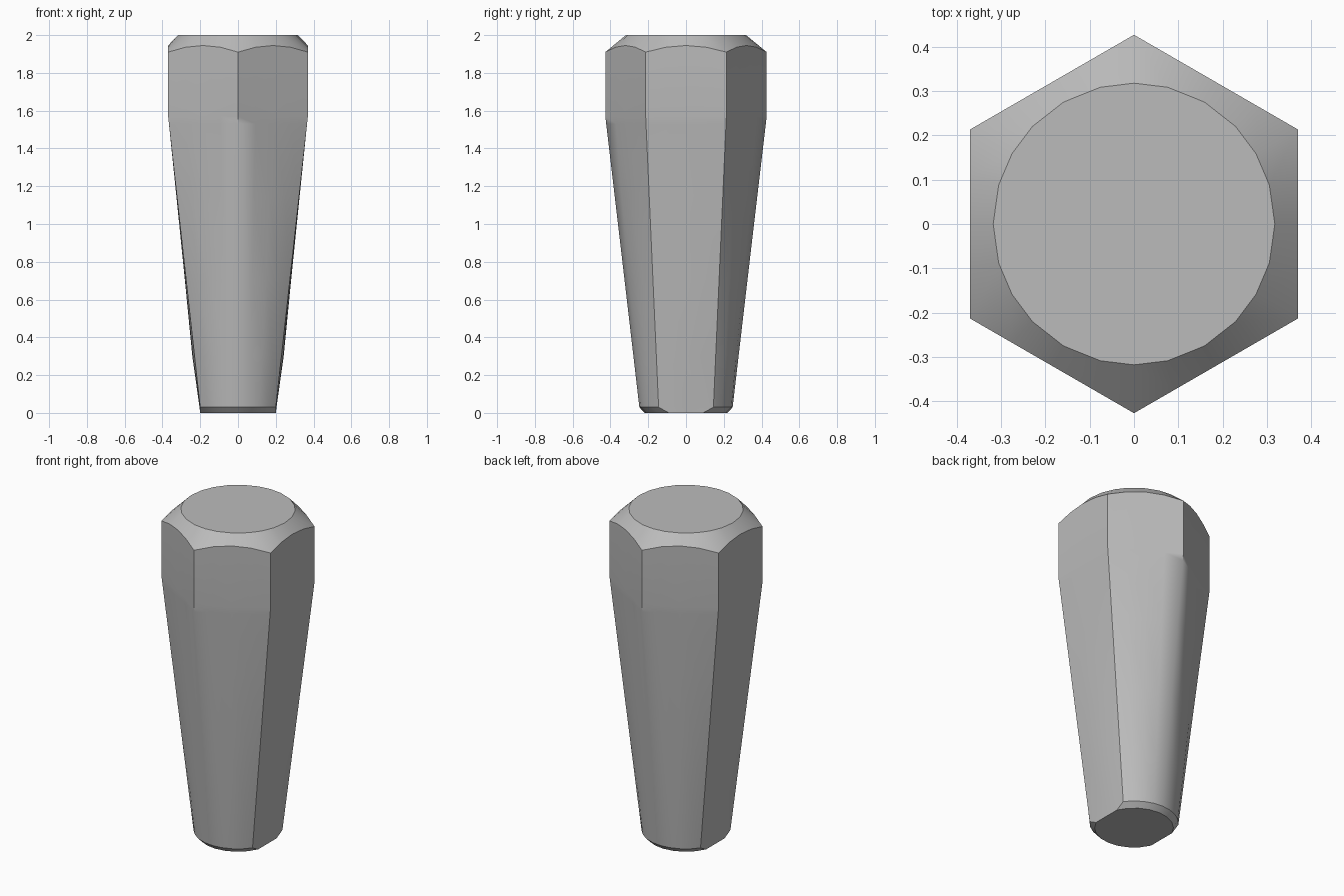
import bpy, bmesh
from math import hypot, atan2, pi, cos, sin, radians

cube = bpy.data.objects.get("Cube")
if cube:
    bpy.data.objects.remove(cube, do_unlink=True)

SEG = 4  # columns per hexagon side


def half_section(a, w, bulge, k):
    """Half outline: one flat side, then the front going from V (k=0) to arc (k=1)."""
    r = hypot(a, w)
    pts = []
    for i in range(SEG):
        t = 1 - 2 * i / SEG
        pts.append((a + bulge * (1 - t * t), w * t))
    start = atan2(-w, a)
    for i in range(2 * SEG):
        t = i / SEG
        vx, vy = a * (1 - t), -w - (r - w) * (1 - abs(1 - t))
        ang = start + (-pi - 2 * start) * t / 2
        pts.append((vx + (r * cos(ang) - vx) * k, vy + (r * sin(ang) - vy) * k))
    return pts


def section(*args):
    half = half_section(*args)
    return half + [(-x, -y) for x, y in half]


# Height, half width of the flat, half length of the flat, bulge, roundness
A, W, SHOULDER = 0.37, 0.2135, 1.57
rings = [(0, 0.2, 0.09, 0, 1), (0.03, 0.2, 0.145, 0.004, 1)]
for z, bulge in ((0.3, 0.012), (0.7, 0.007), (1.15, 0.003), (1.53, 0)):
    f = (z - 0.03) / (SHOULDER - 0.03)
    rings.append((z, 0.2 + (A - 0.2) * f, 0.145 + (W - 0.145) * f, bulge, 1 - f))
rings.append((SHOULDER, A, W, 0, 0))

bm = bmesh.new()
loops = [[bm.verts.new((x, y, z)) for x, y in section(*p)] for z, *p in rings]

# Scalloped upper edge and round top left by the conical chamfer
hexagon = section(A, W, 0, 0)
R = hypot(A, W)
loops.append([bm.verts.new((x, y, 1.91 + 0.035 * (R - hypot(x, y)) / (R - A)))
              for x, y in hexagon])
loops.append([bm.verts.new((0.318 * x / hypot(x, y), 0.318 * y / hypot(x, y), 2))
              for x, y in hexagon])

for low, high in zip(loops, loops[1:]):
    for i in range(len(low)):
        j = (i + 1) % len(low)
        bm.faces.new((low[i], low[j], high[j], high[i]))
bm.faces.new(loops[0])
bm.faces.new(loops[-1])
bmesh.ops.recalc_face_normals(bm, faces=bm.faces)

# Smooth surfaces; the front and back ridges fade out below the shoulder
for face in bm.faces:
    face.smooth = True
flat_corners = {v for loop in loops[1:-1] for i, v in enumerate(loop)
                if i % (3 * SEG) in (0, SEG)}
for edge in bm.edges:
    u, v = edge.verts
    side_edge = u in flat_corners and v in flat_corners
    faded = max(u.co.z, v.co.z) < 1.54 and min(u.co.z, v.co.z) > 0.02 and abs(u.co.z - v.co.z) > 0.1
    angle = edge.calc_face_angle(0)
    edge.smooth = not (side_edge or (angle > radians(30) and not faded))

mesh = bpy.data.meshes.new("tapered_hex_handle")
bm.to_mesh(mesh)
bm.free()
handle = bpy.data.objects.new("tapered_hex_handle", mesh)
bpy.context.collection.objects.link(handle)

mat = bpy.data.materials.new("plain_grey")
mat.use_nodes = True
GREY = (0.5, 0.5, 0.5, 1)
mat.diffuse_color = GREY
mat.node_tree.nodes["Principled BSDF"].inputs["Base Color"].default_value = GREY
mesh.materials.append(mat)
